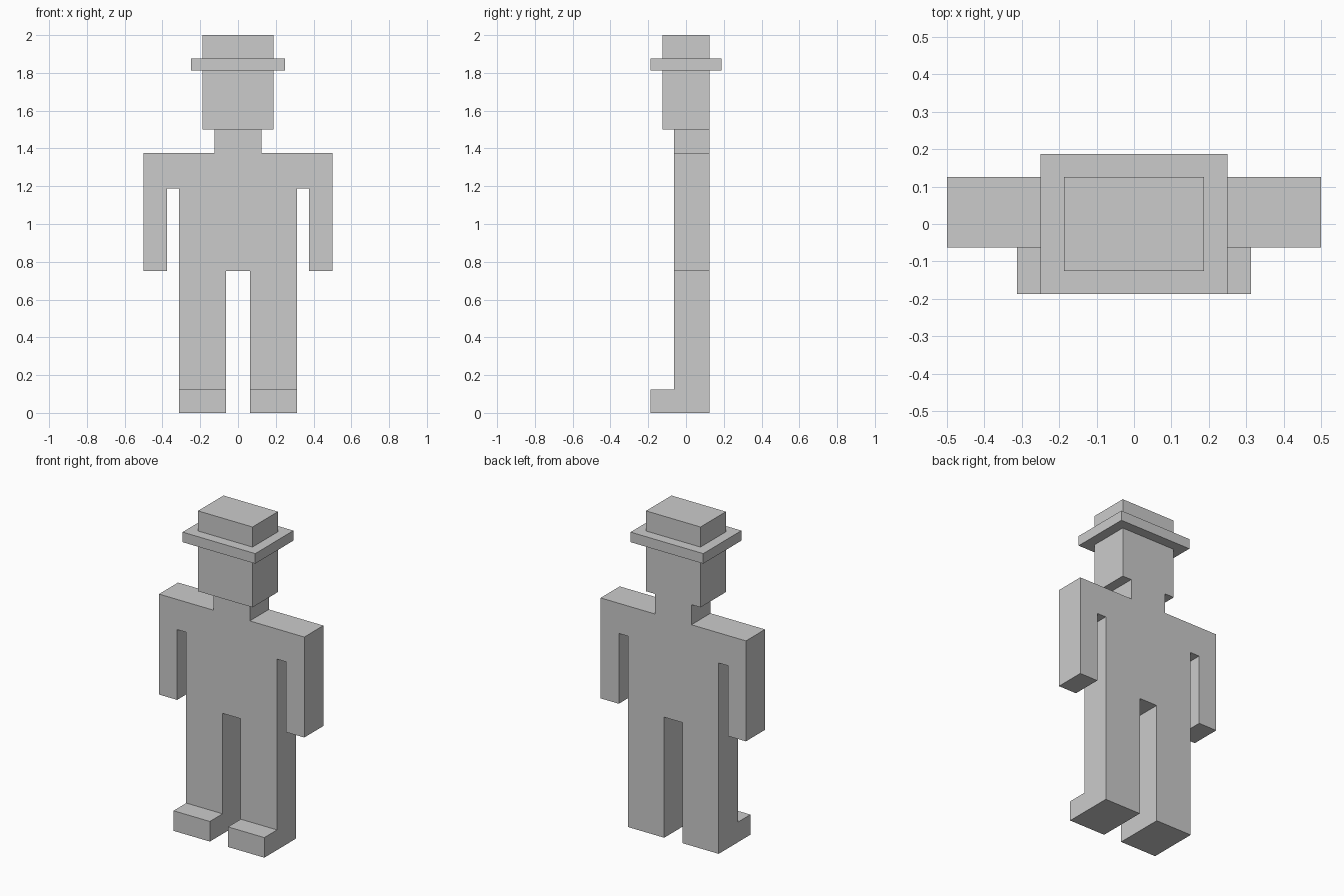
import bpy, bmesh

if "Cube" in bpy.data.objects:
    bpy.data.objects.remove(bpy.data.objects["Cube"])

U = 1 / 16  # the figure sits on a regular 1/16 unit lattice


def finish(name, bm):
    bmesh.ops.recalc_face_normals(bm, faces=bm.faces)
    mesh = bpy.data.meshes.new(name)
    bm.to_mesh(mesh)
    bm.free()
    obj = bpy.data.objects.new(name, mesh)
    bpy.context.collection.objects.link(obj)
    return obj


def prism(name, profile, y0, y1):
    """Extrude an x-z outline (lattice steps) from y0 to y1."""
    bm = bmesh.new()
    face = bm.faces.new([bm.verts.new((x * U, y0 * U, z * U)) for x, z in profile])
    ext = bmesh.ops.extrude_face_region(bm, geom=[face])["geom"]
    verts = [v for v in ext if isinstance(v, bmesh.types.BMVert)]
    bmesh.ops.translate(bm, verts=verts, vec=(0, (y1 - y0) * U, 0))
    return finish(name, bm)


def box(name, x0, x1, y0, y1, z0, z1):
    return prism(name, [(x0, z0), (x1, z0), (x1, z1), (x0, z1)], y0, y1)


# Body: legs, torso, arms and neck as one mirrored outline
half = [(1, 12), (1, 0), (5, 0), (5, 19), (6, 19), (6, 12),
        (8, 12), (8, 22), (2, 22), (2, 24)]
outline = half + [(-x, z) for x, z in reversed(half)]
prism("body", outline, -1, 2)

# Feet project forward from the legs
for side, x0 in (("left", 1), ("right", -5)):
    box(f"{side}_foot", x0, x0 + 4, -3, -1, 0, 2)

# Head and hat
box("head", -3, 3, -2, 2, 24, 29)
box("hat_brim", -4, 4, -3, 3, 29, 30)
box("hat_crown", -3, 3, -2, 2, 30, 32)
